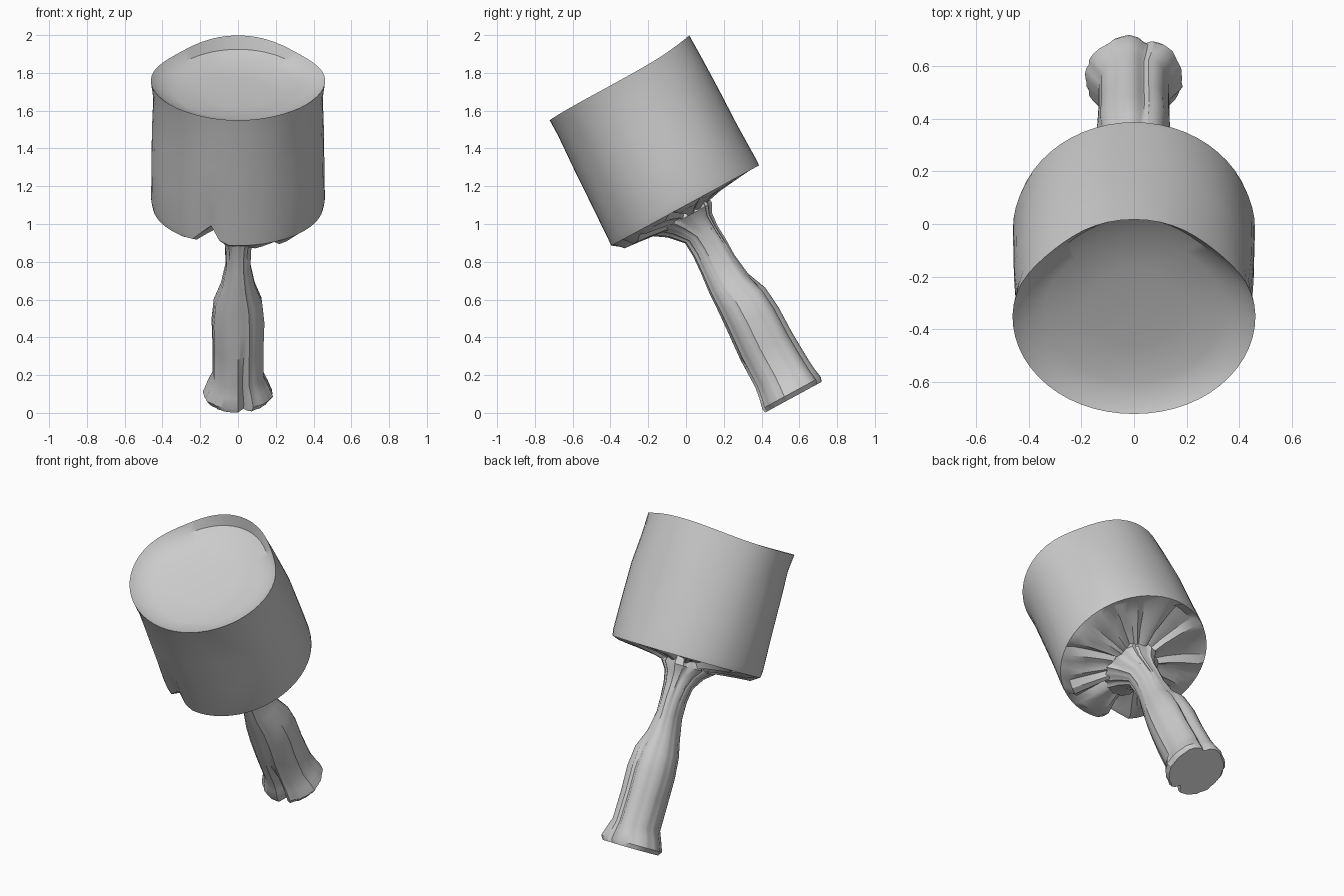
import bpy, bmesh, math, random
from mathutils import Matrix, Vector

random.seed(4)
if "Cube" in bpy.data.objects:
    bpy.data.objects.remove(bpy.data.objects["Cube"])

# One plain grey for everything
grey = bpy.data.materials.new("plain grey")
grey.use_nodes = True
grey.diffuse_color = (0.6, 0.6, 0.6, 1)
grey.node_tree.nodes["Principled BSDF"].inputs["Base Color"].default_value = (0.6, 0.6, 0.6, 1)

SEGMENTS = 56
FRONT = -math.pi / 2
BACK = math.pi / 2
# The whole model leans forward from the centre of its foot
LEAN = Matrix.Translation((0, 0.56, 0.09)) @ Matrix.Rotation(math.radians(28.5), 4, 'X')
FOLDS = [random.uniform(-1, 1) for _ in range(SEGMENTS)]


def bump(angle, centre, width):
    """Soft bump around one direction of the cross-section."""
    d = math.remainder(angle - centre, math.tau)
    return math.exp(-(d / width) ** 2)


def loft(name, rings, shape):
    """Skin elliptical rings (height, x radius, y radius, y centre) with closed ends."""
    bm = bmesh.new()
    loops = []
    for ring in rings:
        loop = []
        for i in range(SEGMENTS):
            angle = math.tau * i / SEGMENTS
            height, scale = shape(ring, angle, FOLDS[i])
            loop.append(bm.verts.new((ring[1] * scale * math.cos(angle),
                                      ring[3] + ring[2] * scale * math.sin(angle), height)))
        loops.append(loop)
    for low, high in zip(loops, loops[1:]):
        for i in range(SEGMENTS):
            j = (i + 1) % SEGMENTS
            bm.faces.new((low[i], low[j], high[j], high[i]))
    # Fan caps keep the uneven ends tidy
    for loop in (loops[0], loops[-1]):
        middle = bm.verts.new(sum((v.co for v in loop), Vector()) / SEGMENTS)
        for i in range(SEGMENTS):
            bm.faces.new((loop[i], loop[(i + 1) % SEGMENTS], middle))
    bmesh.ops.recalc_face_normals(bm, faces=bm.faces)
    bm.transform(LEAN)
    mesh = bpy.data.meshes.new(name)
    bm.to_mesh(mesh)
    bm.free()
    mesh.materials.append(grey)
    obj = bpy.data.objects.new(name, mesh)
    bpy.context.collection.objects.link(obj)
    bpy.ops.object.select_all(action='DESELECT')
    obj.select_set(True)
    bpy.context.view_layer.objects.active = obj
    bpy.ops.object.shade_smooth_by_angle(angle=math.radians(32))


def stem_shape(ring, angle, fold):
    """Creased stem with a split foot and a groove down the back."""
    height = ring[0]
    scale = 1 + (0.06 if height > 0.8 else 0.025) * fold
    if height < 0.15:
        scale -= 0.24 * bump(angle, FRONT + 0.2, 0.12)
    if height < 0.65:
        scale -= 0.14 * bump(angle, BACK - 0.3, 0.15)
    return height, scale


def head_shape(ring, angle, fold):
    """Pleated underside, notched lower front rim, wavy body, top rim peaked at the back."""
    height, radius = ring[0], ring[1]
    scale = 1.0
    if height < 1.15:
        height += 0.022 * fold + 0.025 * math.sin(angle)
    elif 1.3 < height < 1.75:
        scale += 0.006 * math.sin(3 * angle) + 0.004 * fold
    elif height > 1.75:
        # The rim draws in on both sides of its back peak
        draw_in = bump(angle, BACK - 0.8, 0.45) + bump(angle, BACK + 0.8, 0.45)
        scale -= (0.065 if height > 1.82 else 0.02) * draw_in
        if height > 1.88:
            height += 0.034 * bump(angle, BACK, 0.75) - 0.008 * bump(angle, FRONT, 0.6)
    if height < 1.2 and radius > 0.25:
        notch = bump(angle, FRONT - 0.36, 0.11)
        height += 0.1 * notch
        scale -= 0.05 * notch
    return height, scale


# Stem from foot to the flare under the head
loft("stem", [
    (-0.01, 0.165, 0.17, 0.002),
    (0.015, 0.185, 0.176, 0.004),
    (0.07, 0.163, 0.165, 0.006),
    (0.13, 0.135, 0.158, 0.008),
    (0.3, 0.135, 0.153, 0.006),
    (0.45, 0.14, 0.148, 0.012),
    (0.57, 0.128, 0.138, 0.01),
    (0.68, 0.09, 0.114, -0.01),
    (0.8, 0.066, 0.1, -0.012),
    (0.9, 0.068, 0.095, -0.01),
    (0.98, 0.08, 0.095, -0.015),
    (1.05, 0.105, 0.13, -0.045),
    (1.1, 0.15, 0.18, -0.07),
    (1.17, 0.1, 0.1, 0.0),
], stem_shape)

# Drum-shaped head: underside, wall, thin rim and sunken top
loft("head", [
    (1.11, 0.12, 0.12, -0.01),
    (1.128, 0.2, 0.2, -0.01),
    (1.14, 0.31, 0.31, -0.01),
    (1.148, 0.41, 0.4, -0.015),
    (1.155, 0.452, 0.445, -0.015),
    (1.195, 0.46, 0.445, -0.013),
    (1.4, 0.458, 0.44, -0.006),
    (1.6, 0.456, 0.438, 0.0),
    (1.8, 0.449, 0.433, 0.003),
    (1.902, 0.463, 0.433, 0.003),
    (1.87, 0.425, 0.4, 0.003),
    (1.842, 0.34, 0.32, 0.003),
    (1.828, 0.18, 0.17, 0.003),
], head_shape)
